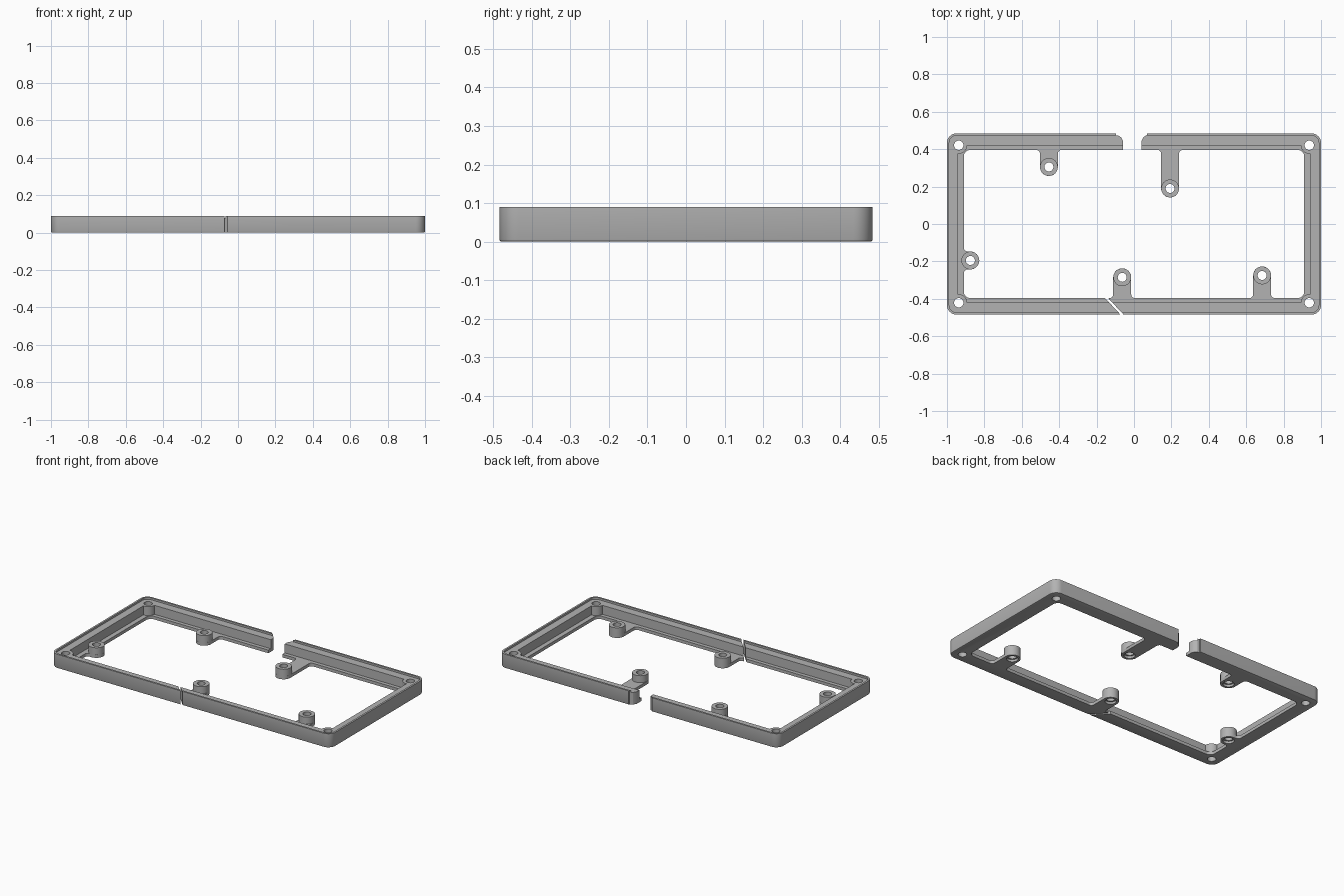
import bpy, bmesh, math
from mathutils import Matrix, Vector

cube = bpy.data.objects.get("Cube")
if cube:
    bpy.data.objects.remove(cube, do_unlink=True)

HX, HY, HEIGHT = 1.0, 0.484, 0.09
FLOOR = 0.02             # thickness of bottom flange and arms
OPEN_X, OPEN_Y = 0.91, 0.396

grey = bpy.data.materials.new("plain grey")
grey.use_nodes = True
grey.diffuse_color = (0.45, 0.45, 0.45, 1)
grey.node_tree.nodes["Principled BSDF"].inputs["Base Color"].default_value = (0.45, 0.45, 0.45, 1)


def arc(cx, cy, r, start, end, steps=8):
    angles = [math.radians(start + (end - start) * i / steps) for i in range(steps + 1)]
    return [(cx + r * math.cos(a), cy + r * math.sin(a)) for a in angles]


def rounded_rect(hx, hy, r):
    points = []
    for sx, sy, a in ((1, 1, 0), (-1, 1, 90), (-1, -1, 180), (1, -1, 270)):
        points += arc(sx * (hx - r), sy * (hy - r), r, a, a + 90)
    return points


def prism(name, outline, z0, z1, bottom_bevel=0):
    """Extrude a closed 2D outline between two heights."""
    bm = bmesh.new()
    face = bm.faces.new([bm.verts.new((x, y, z0)) for x, y in outline])
    moved = bmesh.ops.extrude_face_region(bm, geom=[face])["geom"]
    bmesh.ops.translate(bm, vec=(0, 0, z1 - z0),
                        verts=[v for v in moved if isinstance(v, bmesh.types.BMVert)])
    bmesh.ops.recalc_face_normals(bm, faces=bm.faces)
    if bottom_bevel:
        edges = [e for e in bm.edges if all(v.co.z < z0 + 1e-5 for v in e.verts)]
        bmesh.ops.bevel(bm, geom=edges, offset=bottom_bevel, segments=2,
                        profile=0.5, affect='EDGES')
    mesh = bpy.data.meshes.new(name)
    bm.to_mesh(mesh)
    bm.free()
    mesh.materials.append(grey)
    ob = bpy.data.objects.new(name, mesh)
    bpy.context.collection.objects.link(ob)
    return ob


def disc(x, y, r, steps=32):
    return arc(x, y, r, 0, 360, steps)[:-1]


def combine(target, tool, operation='DIFFERENCE'):
    mod = target.modifiers.new("combine", 'BOOLEAN')
    mod.operation, mod.solver, mod.object = operation, 'EXACT', tool
    bpy.context.view_layer.update()
    bpy.context.view_layer.objects.active = target
    bpy.ops.object.modifier_apply(modifier=mod.name)
    bpy.data.objects.remove(tool, do_unlink=True)


def cut(target, outline, z0=-0.1, z1=0.2):
    combine(target, prism("cutter", outline, z0, z1))


# Frame: solid tray, hollowed into a wall with a thin bottom flange
frame = prism("frame", rounded_rect(HX, HY, 0.05), 0, HEIGHT, 0.006)
cut(frame, rounded_rect(0.94, 0.42, 0.02), FLOOR)
cut(frame, rounded_rect(OPEN_X, OPEN_Y, 0.035))

# Corner bosses, raised outer lip and corner screw holes
corners = [(sx * 0.937, sy * 0.421) for sx in (-1, 1) for sy in (-1, 1)]
for x, y in corners:
    combine(frame, prism("boss", disc(x, y, 0.045), 0.01, 0.085), 'UNION')
cut(frame, rounded_rect(HX - 0.012, HY - 0.012, 0.038), 0.078)
for x, y in corners:
    cut(frame, disc(x, y, 0.025))

# Gap in the back rail with rounded ends
cut(frame, [(-0.06, 0.3), (-0.06, 0.445), (-0.068, 0.462), (-0.082, 0.472), (-0.095, 0.473),
            (-0.095, 0.6), (0.075, 0.6), (0.07, 0.476), (0.052, 0.466), (0.04, 0.445), (0.04, 0.3)])

# Narrow diagonal split in the front rail
a, b = Vector((-0.17, -0.371)), Vector((-0.04, -0.51))
side = (b - a).orthogonal().normalized() * 0.006
cut(frame, [tuple(p) for p in (a - side, b - side, b + side, a + side)])


# Standoffs on flat arms that flare into the flange
def standoff(name, x, y, wall_angle):
    r, flare = 0.048, 0.02
    turn = Matrix.Rotation(math.radians(wall_angle), 2)
    local = turn.transposed() @ Vector((x, y))
    inner = OPEN_Y if wall_angle in (0, 180) else OPEN_X
    length = local.y + inner
    right = [(r + flare, -0.004)] + arc(r + flare, flare, flare, 270, 180, 6)
    left = [(-px, py) for px, py in reversed(right)]
    outline = right + arc(0, length, r, 0, 180, 16) + left
    base = Vector((local.x, -inner))
    world = [tuple(turn @ (base + Vector(p))) for p in outline]
    arm = prism(name, world, 0, FLOOR)
    combine(arm, prism("post", disc(x, y, r - 0.0002), 0.01, 0.065), 'UNION')
    cut(arm, disc(x, y, 0.024))
    cut(arm, disc(x, y, 0.033), -0.1, 0.015)
    return arm


parts = [frame,
         standoff("back_right_standoff", -0.455, 0.305, 180),
         standoff("back_left_standoff", 0.193, 0.19, 180),
         standoff("side_standoff", -0.875, -0.195, 270),
         standoff("front_middle_standoff", -0.063, -0.285, 0),
         standoff("front_left_standoff", 0.685, -0.275, 0)]

# Smooth curved walls, keep machined edges crisp
bpy.ops.object.select_all(action='DESELECT')
for part in parts:
    part.select_set(True)
bpy.context.view_layer.objects.active = frame
bpy.ops.object.shade_smooth_by_angle(angle=math.radians(30))
